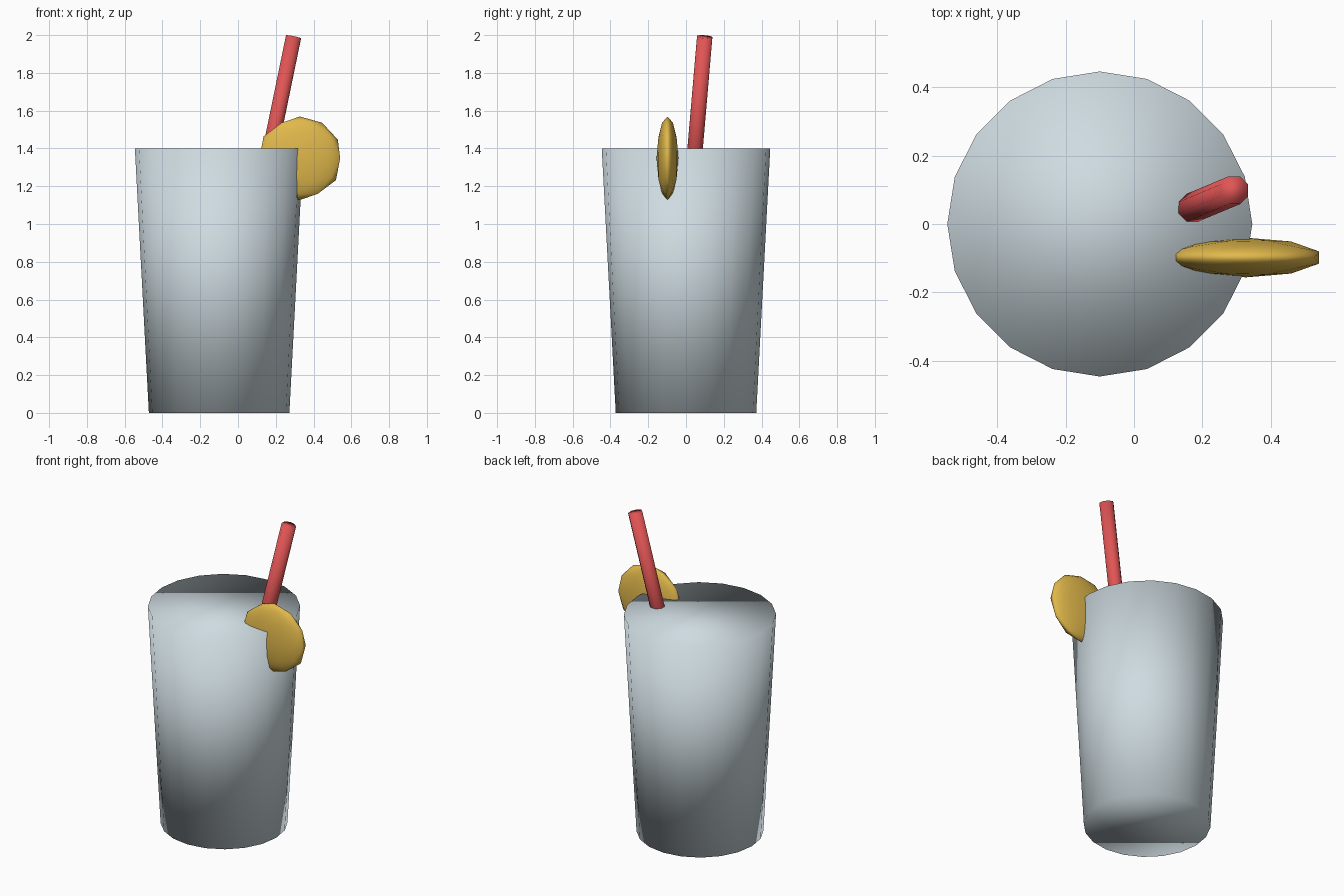
import bpy
from mathutils import Vector

if "Cube" in bpy.data.objects:
    bpy.data.objects.remove(bpy.data.objects["Cube"])


def material(name, rgb):
    m = bpy.data.materials.new(name)
    m.diffuse_color = (*rgb, 1)
    m.use_nodes = True
    m.node_tree.nodes["Principled BSDF"].inputs["Base Color"].default_value = m.diffuse_color
    return m


def finish(name, mat):
    ob = bpy.context.object
    ob.name = name
    ob.data.materials.append(mat)
    bpy.ops.object.shade_smooth()
    return ob


glass_grey = material("pale glass", (0.62, 0.71, 0.75))
straw_red = material("straw red", (0.75, 0.09, 0.09))
lemon_yellow = material("lemon yellow", (0.75, 0.48, 0.07))

# Tapered tumbler, filled to the rim
bpy.ops.mesh.primitive_cone_add(vertices=20, radius1=0.372, radius2=0.446,
                                depth=1.4, location=(-0.1, 0, 0.7))
finish("glass", glass_grey)

# Leaning straw, its lower end inside the glass
top = Vector((0.294, 0.099, 1.991))
bottom = Vector((0.090, 0.014, 1.0))
axis = top - bottom
bpy.ops.mesh.primitive_cylinder_add(vertices=8, radius=0.044, depth=axis.length,
                                    location=(top + bottom) / 2)
straw = finish("straw", straw_red)
straw.rotation_euler = axis.to_track_quat('Z', 'Y').to_euler()

# Flattened lemon slice on the rim
bpy.ops.mesh.primitive_ico_sphere_add(subdivisions=2, radius=1,
                                      location=(0.327, -0.098, 1.348))
lemon = finish("lemon_slice", lemon_yellow)
lemon.scale = (0.225, 0.058, 0.221)
